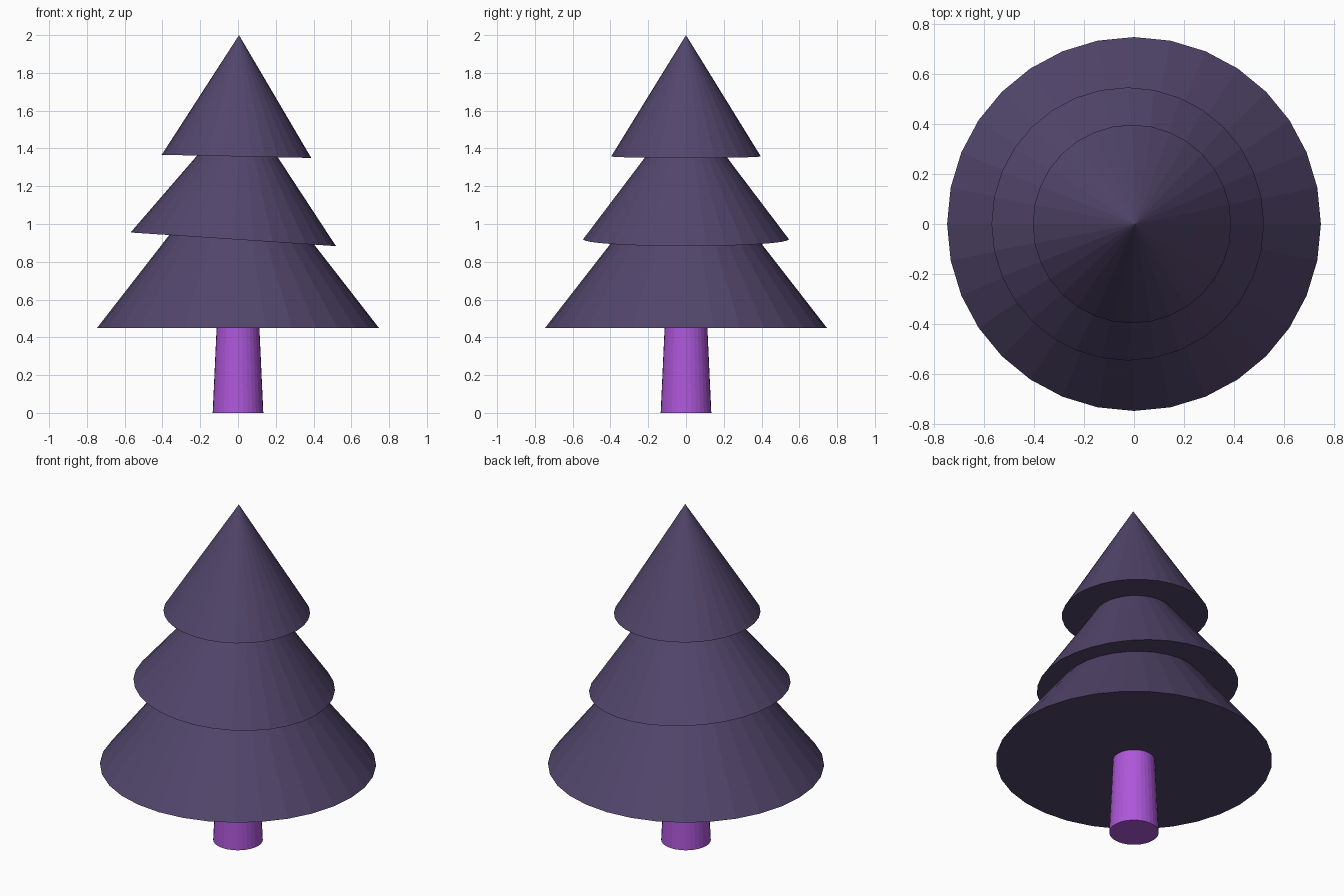
import bpy
from math import radians, sin, cos

if "Cube" in bpy.data.objects:
    bpy.data.objects.remove(bpy.data.objects["Cube"])


def material(name, rgb):
    mat = bpy.data.materials.new(name)
    mat.diffuse_color = (*rgb, 1.0)
    mat.use_nodes = True
    mat.node_tree.nodes["Principled BSDF"].inputs["Base Color"].default_value = mat.diffuse_color
    return mat


foliage = material("foliage_purple", (0.084, 0.060, 0.147))
bark = material("bark_violet", (0.42, 0.095, 0.69))


def cone(name, base, r1, r2, height, tilt, sides, mat):
    """Cone standing on the base centre point, leaning toward +x by tilt degrees."""
    t = radians(tilt)
    x, z = base
    bpy.ops.mesh.primitive_cone_add(
        vertices=sides, radius1=r1, radius2=r2, depth=height,
        location=(x + sin(t) * height / 2, 0, z + cos(t) * height / 2),
        rotation=(0, t, 0))
    obj = bpy.context.object
    obj.name = name
    obj.data.materials.append(mat)
    return obj


# Tapered trunk, running a little way into the lowest tier
cone("trunk", (0, 0), 0.134, 0.111, 0.50, 0, 32, bark)

# Three stacked foliage tiers, the upper two slightly tilted
tiers = [
    ("lower_tier", (0, 0.45), 0.746, 0.96, 0),
    ("middle_tier", (-0.025, 0.919), 0.545, 0.722, 3.8),
    ("upper_tier", (-0.008, 1.358), 0.396, 0.642, 1.2),
]
for name, base, radius, height, tilt in tiers:
    cone(name, base, radius, 0, height, tilt, 32, foliage)
